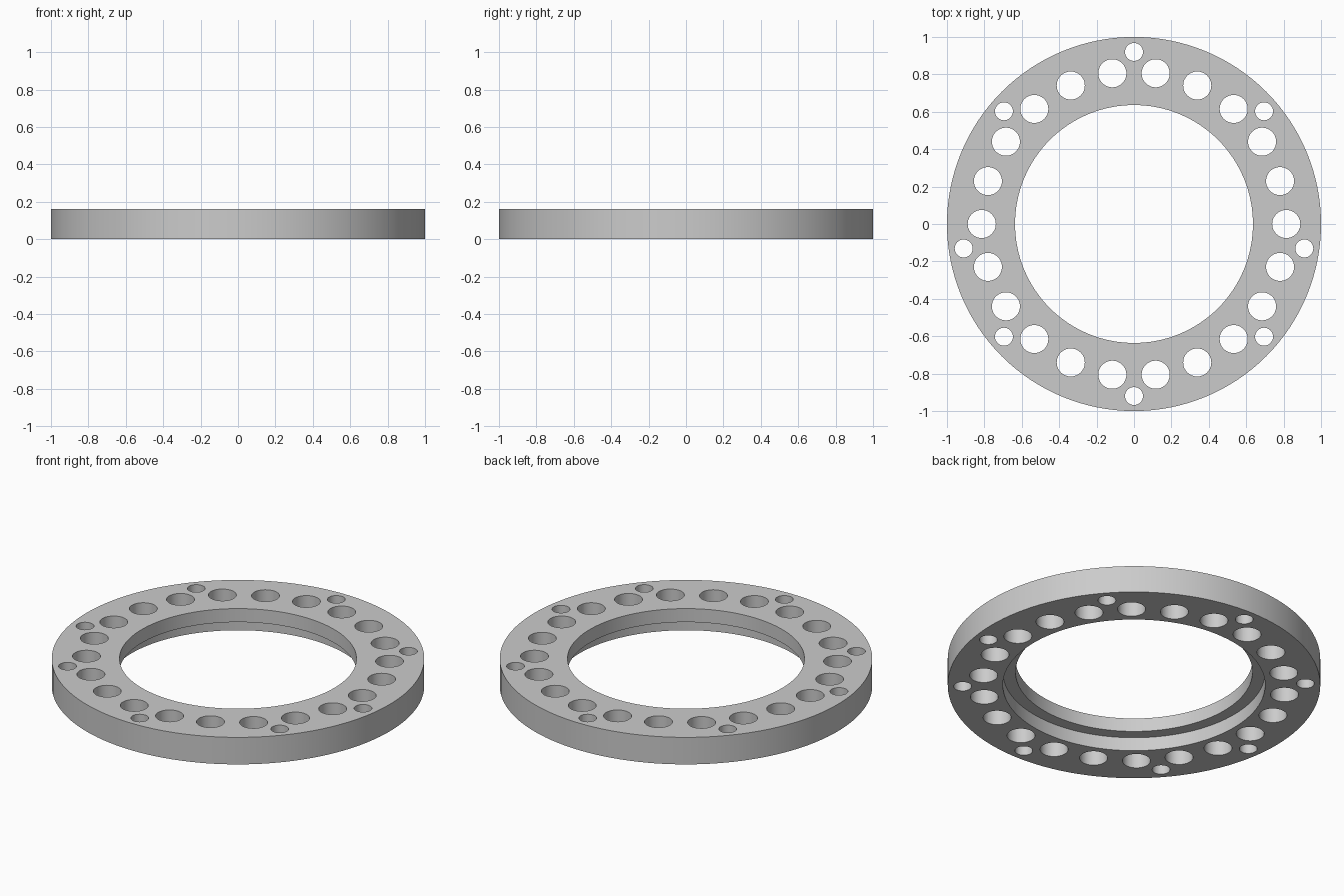
import bpy
import bmesh
from math import cos, sin, pi, radians
from mathutils import Matrix, Vector

cube = bpy.data.objects.get("Cube")
if cube:
    bpy.data.objects.remove(cube, do_unlink=True)

HEIGHT = 0.16
STEP = 2 * pi / 22          # angular pitch of the large holes

grey = bpy.data.materials.new("plain grey")
grey.use_nodes = True
colour = (0.6, 0.6, 0.6, 1)
grey.diffuse_color = colour
bsdf = next(n for n in grey.node_tree.nodes if n.type == "BSDF_PRINCIPLED")
bsdf.inputs["Base Color"].default_value = colour


def make_object(name, bm):
    bmesh.ops.recalc_face_normals(bm, faces=bm.faces)
    mesh = bpy.data.meshes.new(name)
    bm.to_mesh(mesh)
    bm.free()
    mesh.materials.append(grey)
    obj = bpy.data.objects.new(name, mesh)
    bpy.context.collection.objects.link(obj)
    return obj


def lathe(name, profile, segments):
    """Revolve a closed (radius, z) profile around the z axis."""
    bm = bmesh.new()
    verts = [bm.verts.new((r, 0, z)) for r, z in profile]
    edges = [bm.edges.new((v, verts[i - 1])) for i, v in enumerate(verts)]
    bmesh.ops.spin(bm, geom=verts + edges, cent=(0, 0, 0), axis=(0, 0, 1),
                   angle=2 * pi, steps=segments, use_merge=True)
    bmesh.ops.remove_doubles(bm, verts=bm.verts, dist=1e-5)
    return make_object(name, bm)


def add_drill(bm, distance, angle, radius, segments):
    place = Vector((distance * cos(angle), distance * sin(angle), HEIGHT / 2))
    bmesh.ops.create_cone(bm, cap_ends=True, segments=segments, radius1=radius,
                          radius2=radius, depth=HEIGHT * 2,
                          matrix=Matrix.Translation(place))


# Ring with a wider recess on its underside
ring = lathe("drilled_ring", [(1, 0), (1, HEIGHT), (0.636, HEIGHT),
                              (0.636, 0.08), (0.704, 0.08), (0.704, 0)], 128)

# Large holes evenly spaced, small holes outside the gaps between them
bm = bmesh.new()
for i in range(22):
    add_drill(bm, 0.814, i * STEP, 0.075, 48)
for k in (5.5, 2.5, -0.5, -2.5, -5.5, 8.5, 11.5, 13.5):
    add_drill(bm, 0.92, k * STEP, 0.048, 32)
drills = make_object("hole_cutter", bm)
drills.hide_render = True

cut = ring.modifiers.new("holes", "BOOLEAN")
cut.operation = "DIFFERENCE"
cut.solver = "EXACT"
cut.object = drills

bpy.ops.object.select_all(action="DESELECT")
ring.select_set(True)
bpy.context.view_layer.objects.active = ring
bpy.ops.object.modifier_apply(modifier=cut.name)
bpy.data.objects.remove(drills, do_unlink=True)
bpy.ops.object.shade_smooth_by_angle(angle=radians(30))
